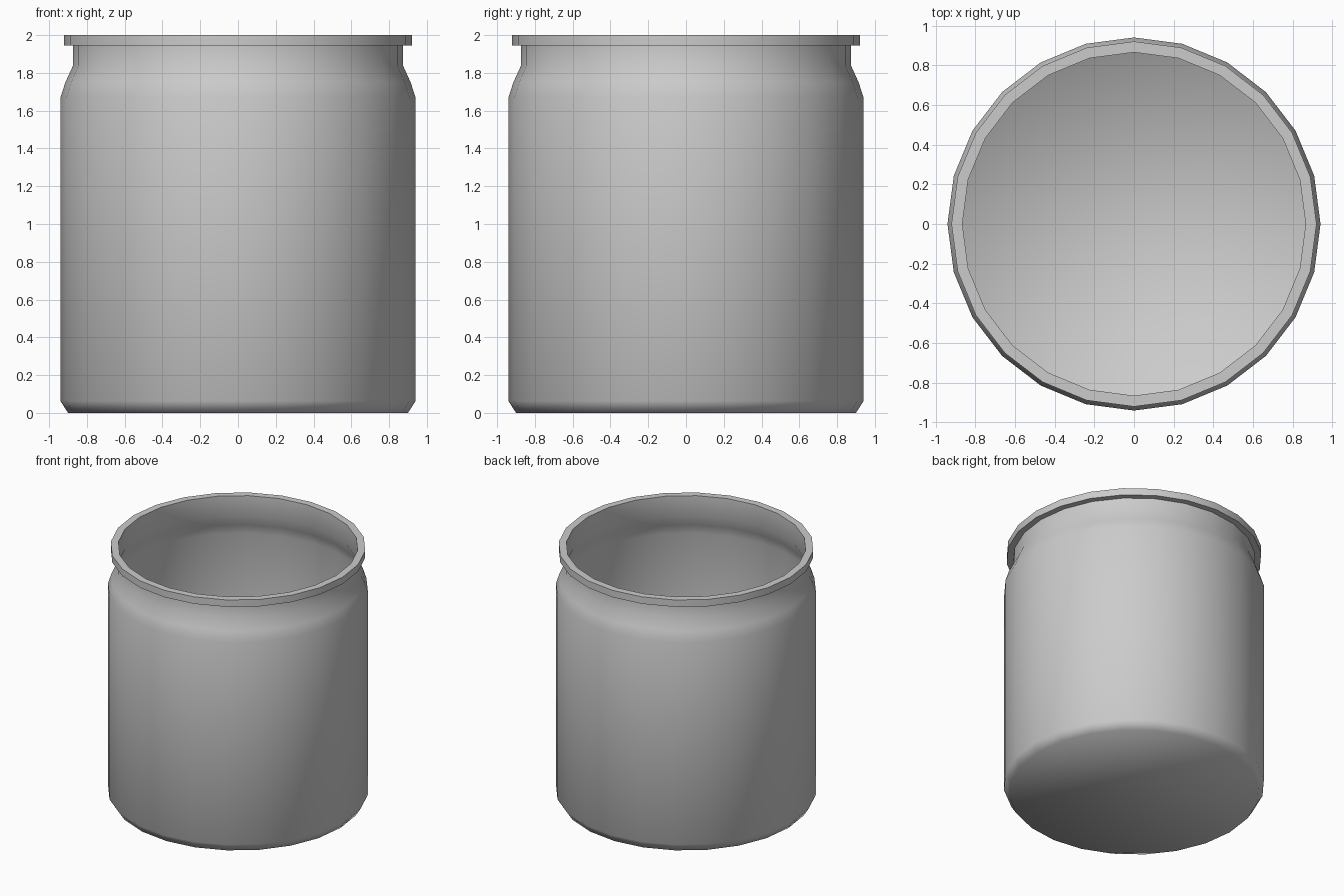
import bpy, bmesh, math

if "Cube" in bpy.data.objects:
    bpy.data.objects.remove(bpy.data.objects["Cube"])

SIDES = 24
WALL = 0.008

# Outer profile (radius, height) from base to top of rim
outer = [(0.90, 0), (0.94, 0.063), (0.94, 1.67), (0.914, 1.75),
         (0.873, 1.84), (0.873, 1.945), (0.92, 1.945), (0.92, 2.0)]
# Inner wall follows the body back down to the floor
inner = [(0.873 - WALL, 2.0)] + [(r - WALL, max(z, WALL)) for r, z in reversed(outer[:5])]


def lathe(name, profile):
    """Spin a profile around z and cap both ends."""
    bm = bmesh.new()
    rings = [[bm.verts.new((r * math.cos(2 * math.pi * i / SIDES),
                            r * math.sin(2 * math.pi * i / SIDES), z))
              for i in range(SIDES)] for r, z in profile]
    for a, b in zip(rings, rings[1:]):
        for i in range(SIDES):
            j = (i + 1) % SIDES
            bm.faces.new((a[i], a[j], b[j], b[i]))
    bm.faces.new(rings[0][::-1])
    bm.faces.new(rings[-1])
    mesh = bpy.data.meshes.new(name)
    bm.to_mesh(mesh)
    bm.free()
    obj = bpy.data.objects.new(name, mesh)
    bpy.context.collection.objects.link(obj)
    return obj


# Open jar: smooth body with a crisp rim
jar = lathe("jar", outer + inner)
bpy.context.view_layer.objects.active = jar
jar.select_set(True)
bpy.ops.object.shade_smooth_by_angle(angle=math.radians(65))
